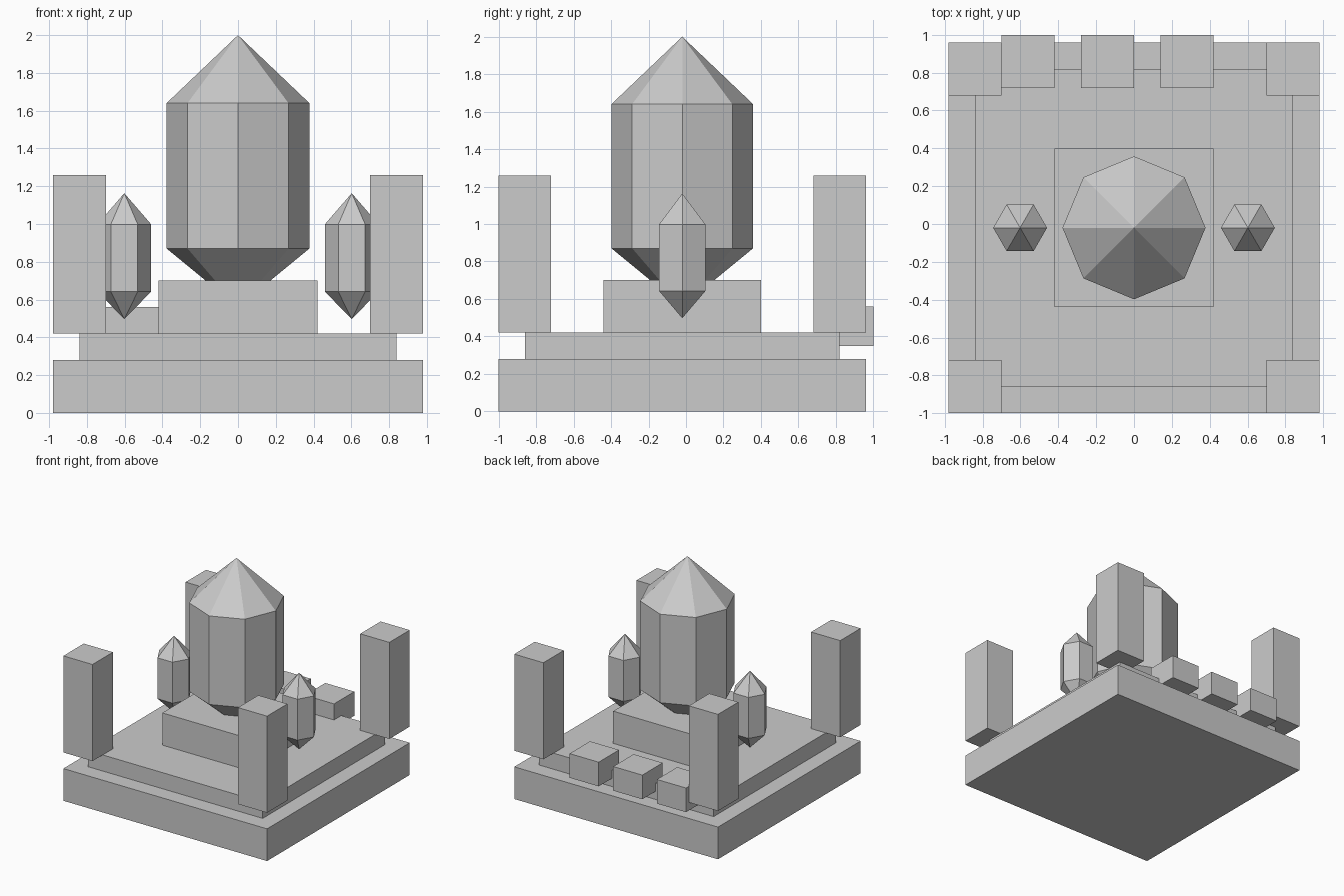
import bpy, bmesh
from math import cos, sin, tau

if "Cube" in bpy.data.objects:
    bpy.data.objects.remove(bpy.data.objects["Cube"])

CY = -0.02  # centre line of the monument in y


def finish(name, bm):
    bmesh.ops.recalc_face_normals(bm, faces=bm.faces[:])
    mesh = bpy.data.meshes.new(name)
    bm.to_mesh(mesh)
    bm.free()
    obj = bpy.data.objects.new(name, mesh)
    bpy.context.collection.objects.link(obj)
    return obj


def box(name, x, y, z0, z1, sx, sy):
    bm = bmesh.new()
    bmesh.ops.create_cube(bm, size=1)
    bmesh.ops.scale(bm, vec=(sx, sy, z1 - z0), verts=bm.verts[:])
    bmesh.ops.translate(bm, vec=(x, y, (z0 + z1) / 2), verts=bm.verts[:])
    return finish(name, bm)


def crystal(name, x, sides, radius, bottom, low, high, top):
    bm = bmesh.new()
    tip0 = bm.verts.new((x, CY, bottom))
    tip1 = bm.verts.new((x, CY, top))
    rings = [[bm.verts.new((x + radius * cos(tau * i / sides),
                            CY + radius * sin(tau * i / sides), z))
              for i in range(sides)] for z in (low, high)]
    for i in range(sides):
        j = (i + 1) % sides
        bm.faces.new((tip0, rings[0][j], rings[0][i]))
        bm.faces.new((rings[0][i], rings[0][j], rings[1][j], rings[1][i]))
        bm.faces.new((rings[1][i], rings[1][j], tip1))
    return finish(name, bm)


# Stepped base and pedestal
box("base_slab", 0, CY, 0, 0.28, 1.96, 1.96)
box("upper_step", 0, CY, 0.28, 0.42, 1.68, 1.68)
box("pedestal", 0, CY, 0.42, 0.70, 0.84, 0.84)

# Corner pillars
for sx, side in ((-1, "left"), (1, "right")):
    for sy, end in ((-1, "front"), (1, "back")):
        box(f"pillar_{end}_{side}", sx * 0.84, CY + sy * 0.84, 0.42, 1.26, 0.28, 0.28)

# Row of blocks on the back edge
for i, x in enumerate((-0.56, -0.14, 0.28)):
    box(f"back_block_{i + 1}", x, 0.86, 0.35, 0.56, 0.28, 0.28)

# Large crystal set in the pedestal, with a floating one each side
crystal("main_crystal", 0, 8, 0.378, 0.56, 0.87, 1.64, 2.0)
for sx, side in ((-1, "left"), (1, "right")):
    crystal(f"small_crystal_{side}", sx * 0.602, 6, 0.1425, 0.497, 0.642, 0.998, 1.163)
